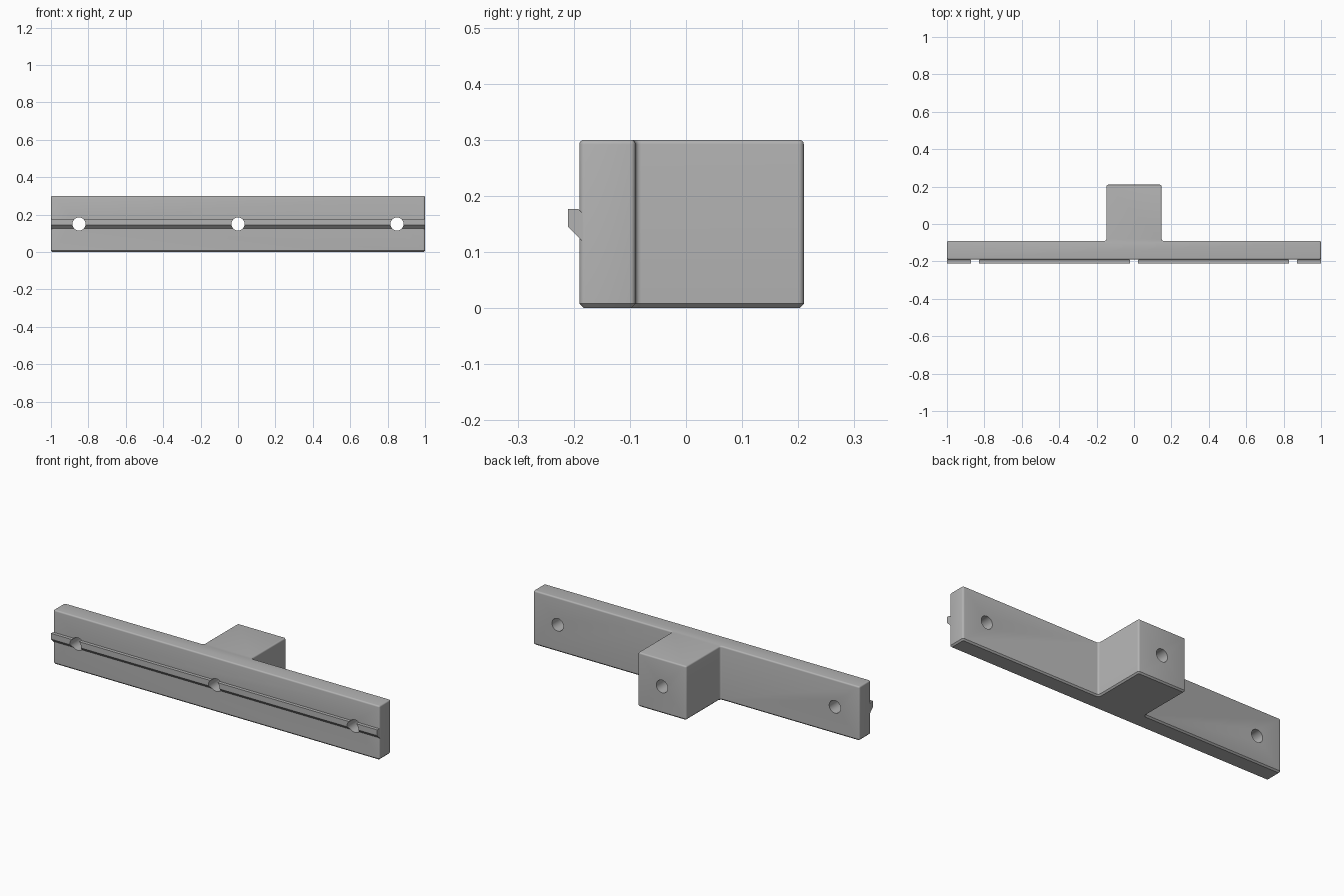
import bpy
import bmesh
import math
from mathutils import Matrix

if "Cube" in bpy.data.objects:
    bpy.data.objects.remove(bpy.data.objects["Cube"], do_unlink=True)

HEIGHT = 0.30
FRONT, PLATE_BACK, BACK = -0.19, -0.09, 0.21
STEM = 0.148
HOLE_X = (-0.85, 0, 0.85)
HOLE_Z, HOLE_RADIUS = 0.15, 0.035

grey = bpy.data.materials.new("plain_grey")
grey.use_nodes = True
grey.diffuse_color = (0.45, 0.45, 0.45, 1)
grey.node_tree.nodes["Principled BSDF"].inputs["Base Color"].default_value = grey.diffuse_color


def extrude(bm, points, vector):
    """Closed prism from an outline."""
    face = bm.faces.new([bm.verts.new(p) for p in points])
    side = bmesh.ops.extrude_face_region(bm, geom=[face])["geom"]
    bmesh.ops.translate(bm, vec=vector, verts=[v for v in side if isinstance(v, bmesh.types.BMVert)])
    bmesh.ops.recalc_face_normals(bm, faces=bm.faces)


def bevel(bm, rule, size, segments):
    edges = [e for e in bm.edges if rule(*e.verts)]
    bmesh.ops.bevel(bm, geom=edges, offset=size, offset_type='OFFSET',
                    segments=segments, profile=0.5, affect='EDGES')


def finish(bm, name):
    mesh = bpy.data.meshes.new(name)
    bm.to_mesh(mesh)
    bm.free()
    mesh.materials.append(grey)
    obj = bpy.data.objects.new(name, mesh)
    bpy.context.collection.objects.link(obj)
    return obj


# T-shaped bracket body with rounded edges and a flat chamfer underneath
bm = bmesh.new()
half = [(1, FRONT), (1, PLATE_BACK), (STEM, PLATE_BACK), (STEM, BACK)]
outline = half + [(-x, y) for x, y in reversed(half)]
extrude(bm, [(x, y, 0) for x, y in outline], (0, 0, HEIGHT))
bevel(bm, lambda a, b: abs(a.co.z - b.co.z) > 0.1, 0.01, 4)
bevel(bm, lambda a, b: min(a.co.z, b.co.z) > HEIGHT - 0.0001, 0.008, 4)
bevel(bm, lambda a, b: max(a.co.z, b.co.z) < 0.0001, 0.008, 1)
body = finish(bm, "bracket_body")

# Locating rail along the front, sloped on its underside
bm = bmesh.new()
rail_profile = [(-0.185, 0.120), (-0.21, 0.145), (-0.21, 0.177), (-0.192, 0.177), (-0.185, 0.170)]
extrude(bm, [(-1, y, z) for y, z in rail_profile], (2, 0, 0))
rail = finish(bm, "front_rail")

# Three screw holes through everything
bm = bmesh.new()
for x in HOLE_X:
    place = Matrix.Translation((x, 0, HOLE_Z)) @ Matrix.Rotation(math.pi / 2, 4, 'X')
    bmesh.ops.create_cone(bm, cap_ends=True, segments=32, radius1=HOLE_RADIUS,
                          radius2=HOLE_RADIUS, depth=1, matrix=place)
cutter = finish(bm, "hole_cutter")
cutter.hide_render = True

for obj in (body, rail):
    cut = obj.modifiers.new("holes", 'BOOLEAN')
    cut.operation = 'DIFFERENCE'
    cut.solver = 'EXACT'
    cut.object = cutter
    bpy.ops.object.select_all(action='DESELECT')
    obj.select_set(True)
    bpy.context.view_layer.objects.active = obj
    bpy.ops.object.modifier_apply(modifier=cut.name)
    bpy.ops.object.shade_smooth_by_angle(angle=math.radians(35))

bpy.data.objects.remove(cutter, do_unlink=True)
